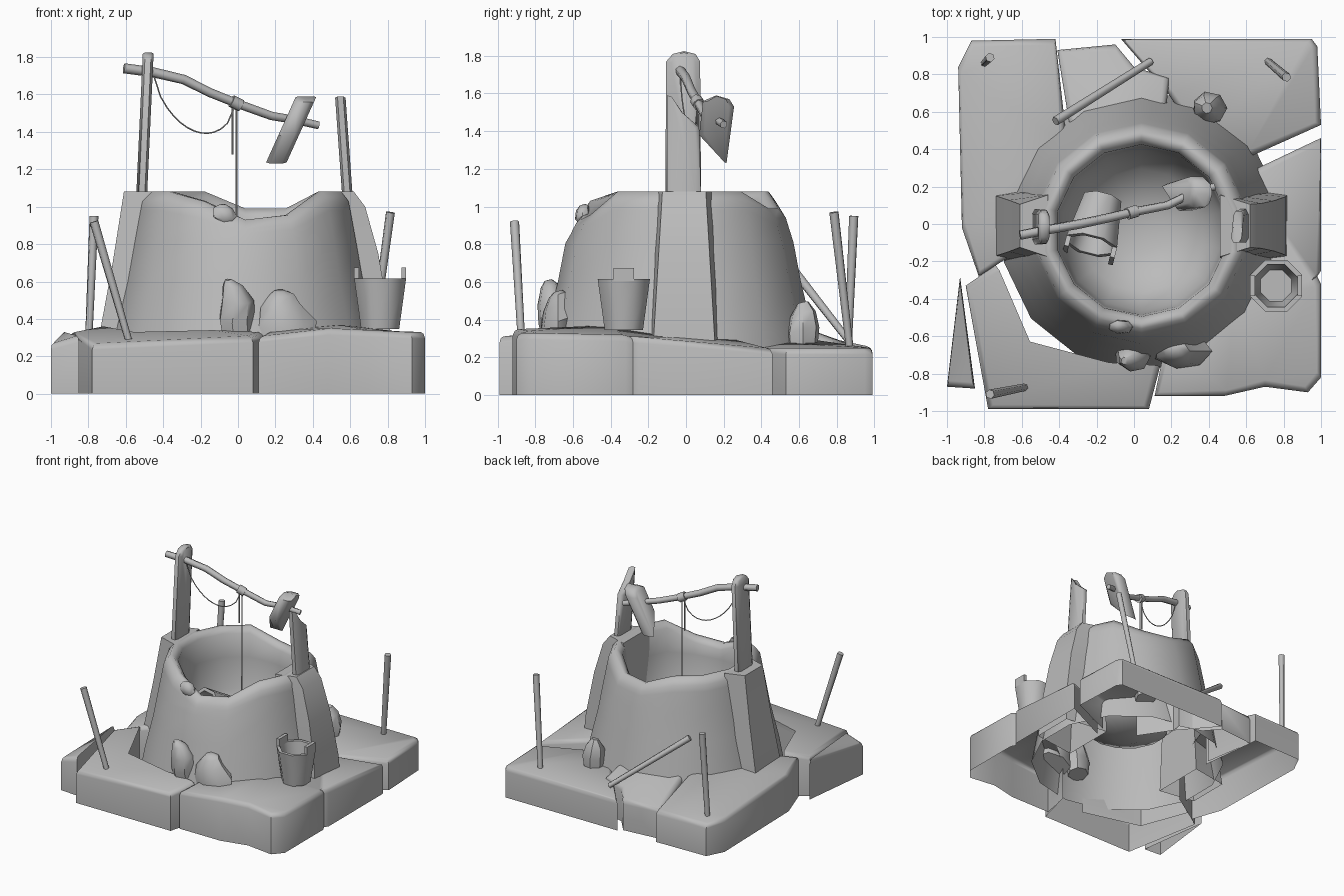
import bpy, bmesh, math, random
from mathutils import Vector, Matrix

if "Cube" in bpy.data.objects:
    bpy.data.objects.remove(bpy.data.objects["Cube"])

random.seed(4)
grey = bpy.data.materials.new("stone_grey")
grey.diffuse_color = (0.5, 0.5, 0.5, 1)
grey.use_nodes = True
grey.node_tree.nodes["Principled BSDF"].inputs["Base Color"].default_value = grey.diffuse_color


def finish(name, bm, angle=40):
    me = bpy.data.meshes.new(name)
    bmesh.ops.recalc_face_normals(bm, faces=bm.faces)
    bm.to_mesh(me)
    bm.free()
    ob = bpy.data.objects.new(name, me)
    bpy.context.collection.objects.link(ob)
    me.materials.append(grey)
    bpy.ops.object.select_all(action='DESELECT')
    ob.select_set(True)
    bpy.context.view_layer.objects.active = ob
    bpy.ops.object.shade_smooth_by_angle(angle=math.radians(angle))
    return ob


def loft(bm, rings, cap_start=False, cap_end=False):
    vs = [[bm.verts.new(p) for p in r] for r in rings]
    n = len(vs[0])
    for a, b in zip(vs, vs[1:]):
        for i in range(n):
            j = (i + 1) % n
            bm.faces.new((a[i], a[j], b[j], b[i]))
    if cap_start:
        bm.faces.new(vs[0])
    if cap_end:
        bm.faces.new(vs[-1])
    return vs


def rod(name, pts, r, sides=6, radii=None):
    """Tube swept along a path."""
    bm = bmesh.new()
    pts = [Vector(p) for p in pts]
    rings = []
    for i, p in enumerate(pts):
        d = (pts[min(i + 1, len(pts) - 1)] - pts[max(i - 1, 0)]).normalized()
        u = d.cross(Vector((0.31, 0.95, 0.05))).normalized()
        w = d.cross(u)
        k = radii[i] if radii else r
        rings.append([p + k * (u * math.cos(t) + w * math.sin(t))
                      for t in (2 * math.pi * s / sides for s in range(sides))])
    loft(bm, rings, True, True)
    return finish(name, bm, 62)


def slab(name, pts):
    """Hollow paving block, open below and towards the well."""
    bm = bmesh.new()
    c = Vector((sum(p[0] for p in pts), sum(p[1] for p in pts))) / len(pts)
    rings = [[(x, y, 0) for x, y, z in pts]]
    for drop, inset in ((.035, 0), (.01, .012), (0, .035)):
        ring = []
        for x, y, z in pts:
            d = (c - Vector((x, y))).normalized() * inset
            ring.append((x + d.x, y + d.y, z - drop))
        rings.append(ring)
    vs = loft(bm, rings, False, True)
    hidden = [f for f in bm.faces if len(f.verts) == 4 and min(v.co.z for v in f.verts) == 0
              and all(math.hypot(v.co.x - .04, v.co.y + .04) < .74 for v in f.verts)]
    bmesh.ops.delete(bm, geom=hidden, context='FACES_ONLY')
    bmesh.ops.triangulate(bm, faces=[f for f in bm.faces if len(f.verts) > 4])
    return finish(name, bm, 50)


# paving blocks around the well
slab("paving_back_left", [(-.94, .84, .28), (-.87, .98, .26), (-.42, .99, .26), (-.36, .45, .37),
                          (-.55, -.1, .37), (-.83, -.28, .33), (-.92, -.02, .31)])
slab("paving_back", [(-.41, .93, .25), (-.1, .96, .25), (0, .84, .29), (.19, .78, .3),
                     (.17, .6, .36), (-.34, .5, .36)])
slab("paving_back_right", [(-.07, .99, .25), (.95, .99, .25), (.98, .95, .25), (1, .53, .25),
                           (.62, .36, .25), (.35, .45, .28), (.18, .7, .29)])
slab("paving_front_right", [(1, .46, .25), (1, -.25, .31), (.98, -.28, .31), (1, -.32, .32),
                            (1, -.82, .33), (.93, -.9, .33), (.7, -.87, .34), (.48, -.92, .35),
                            (.11, -.92, .31), (.16, -.68, .34), (.5, -.4, .37), (.6, .27, .3)])
slab("paving_front", [(.08, -.99, .31), (-.78, -.99, .27), (-.9, -.33, .33), (-.74, -.22, .36),
                      (-.59, -.62, .33), (-.1, -.75, .34), (.14, -.76, .33)])
slab("paving_left", [(-1, -.87, .27), (-.85, -.88, .31), (-.93, -.28, .33)])

# well body: thick wall with a chipped rim at front and back, bowl inside
CX, CY, N = .04, -.035, 14
profile = [(.755, .08), (.71, .33), (.645, .6), (.605, .82), (.575, .98), (.565, 1.03), (.525, 1.08),
           (.495, 1.08), (.46, 1.04), (.45, .85), (.43, .6), (.33, .4), (.12, .32)]


def chip(a):
    def bump(mid, flat, fall):
        d = (a - math.radians(mid) + math.pi) % (2 * math.pi) - math.pi
        return max(0, min(1, 1 - (abs(math.degrees(d)) - flat) / fall))
    return .15 * bump(277, 14, 28) + .09 * bump(77, 14, 24)


bm = bmesh.new()
rings = []
for r, z in profile:
    ring = []
    for i in range(N):
        a = 2 * math.pi * (i + .5) / N
        drop = chip(a) * max(0, min(1, (z - .8) / .22))
        ring.append((CX + r * math.cos(a), CY + r * math.sin(a), z - drop))
    rings.append(ring)
loft(bm, rings, False, True)
finish("well_wall", bm, 60)

# side piers that carry the posts
for name, s, xs in (("left_pier", -1, [(.77, .1), (.74, .32), (.67, .7), (.61, 1.08)]),
                    ("right_pier", 1, [(.83, .1), (.81, .4), (.75, .75), (.68, 1.0), (.62, 1.08)])):
    bm = bmesh.new()
    rings = []
    for x, z in xs:
        h = .18 - .06 * z
        rings.append([(s * .46, -h - .06, z), (s * x, -h - .01, z), (s * x, h - .01, z), (s * .46, h + .04, z)])
    loft(bm, rings, False, True)
    finish(name, bm, 30)


# posts and the broken post head: side outline given as (y, z), thickness in x
def plank(name, outline, xfun, t):
    bm = bmesh.new()
    n = len(outline)
    cy = sum(y for y, z in outline) / n
    mid = sum(z for y, z in outline) / n
    rings = []
    for off, k in ((-t, .72), (-t * .55, 1), (t * .55, 1), (t, .72)):
        rings.append([(xfun(z) + off, cy + (y - cy) * k, mid + (z - mid) * (1 - (1 - k) * .1))
                      for y, z in outline])
    loft(bm, rings, True, True)
    return finish(name, bm, 55)


plank("left_post", [(-.11, 1.04), (.08, 1.04), (.075, 1.77), (.05, 1.81), (-.01, 1.825), (-.07, 1.81), (-.105, 1.77)],
      lambda z: -.515 + (z - 1.05) * .045, .029)
plank("right_post", [(-.1, 1.04), (.08, 1.04), (.07, 1.42), (-.02, 1.5), (-.1, 1.59)],
      lambda z: .585 - (z - 1.05) * .07, .028)
plank("broken_post_head", [(.07, 1.38), (.215, 1.23), (.255, 1.53), (.23, 1.57), (.16, 1.59), (.09, 1.56)],
      lambda z: .205 + (z - 1.23) * .44, .055)

# crooked beam with its rope
rod("beam", [(-.61, -.06, 1.74), (-.46, -.03, 1.72), (-.29, 0, 1.68), (-.15, .03, 1.61), (0, .065, 1.55),
             (.18, .1, 1.485), (.3, .16, 1.465), (.43, .2, 1.435)], .025, 6,
    [.027, .027, .026, .025, .024, .023, .022, .021])
rod("rope_knot", [(-.035, .055, 1.565), (.015, .07, 1.54)], .034, 8)
rod("well_rope", [(-.008, .065, 1.55), (-.008, .06, .38)], .005, 5)
rod("rope_end", [(-.03, .06, 1.54), (-.03, .06, 1.28)], .005, 5)
loop = []
for i in range(13):
    t = i / 12
    loop.append((-.45 + .43 * t, -.03 + .09 * t, 1.7 - .17 * t - .21 * (1 - (2 * t - 1) ** 2) ** .65))
rod("hanging_rope", loop, .004, 5)

# loose sticks
for name, a, b in (("front_stick", (-.77, -.91, .92), (-.58, -.872, .27)),
                   ("back_left_stick", (-.77, .89, .95), (-.8, .86, .25)),
                   ("back_right_stick", (.815, .785, .97), (.715, .87, .24)),
                   ("leaning_stick", (-.42, .55, .69), (.09, .87, .28))):
    rod(name, [a, b], .024, 6, [.025, .02])


# buckets: hollow, eight-sided, with two raised lugs
def bucket(name, matrix):
    bm = bmesh.new()
    rings = [[(r * math.cos(t), r * math.sin(t), z)
              for t in (math.pi * (i + .5) / 4 for i in range(8))]
             for r, z in ((.11, 0), (.15, .27), (.123, .27), (.09, .04))]
    loft(bm, rings, True, True)
    for s in (-1, 1):
        lug = [[(s * x, y, z) for x, y in ((.113, -.055), (.139, -.055), (.139, .055), (.113, .055))]
               for z in (.26, .33)]
        loft(bm, lug, False, True)
    bm.transform(matrix)
    finish(name, bm, 50)


bucket("standing_bucket", Matrix.Translation((.76, -.33, .345)))
bucket("sunken_bucket", Matrix.Translation((-.17, .13, .5)) @ Matrix.Rotation(math.radians(-14), 4, 'Z')
       @ Matrix.Rotation(math.radians(68), 4, 'X'))


# rocks: faceted lumps narrowing to an off-centre peak; rings are (x, z, half width, half depth)
def rock(name, y, levels, lean=0):
    bm = bmesh.new()
    rings = []
    for x, z, w, d in levels:
        rings.append([(x + w * math.cos(t) * random.uniform(.92, 1.05), y + lean * (z - .4) + d * math.sin(t),
                       z + w * .25 * math.sin(t + x)) for t in (math.pi * i / 3.5 for i in range(7))])
    loft(bm, rings, True, True)
    finish(name, bm, 45)


rock("tall_front_rock", -.7, [(0, .28, .09, .07), (-.01, .4, .1, .085), (0, .5, .09, .075),
                              (-.03, .58, .055, .045), (-.05, .61, .02, .02)], -.15)
rock("wide_front_rock", -.68, [(.26, .28, .16, .08), (.26, .38, .16, .095), (.22, .47, .115, .08),
                               (.23, .53, .07, .05), (.22, .55, .03, .025)])
rock("back_rock", .62, [(.4, .24, .08, .08), (.4, .34, .095, .09), (.39, .43, .075, .07),
                        (.39, .49, .03, .03)])
rock("rim_stone", -.55, [(-.06, .92, .04, .02), (-.07, .95, .07, .04), (-.08, .99, .055, .035),
                         (-.08, 1.01, .02, .015)])
